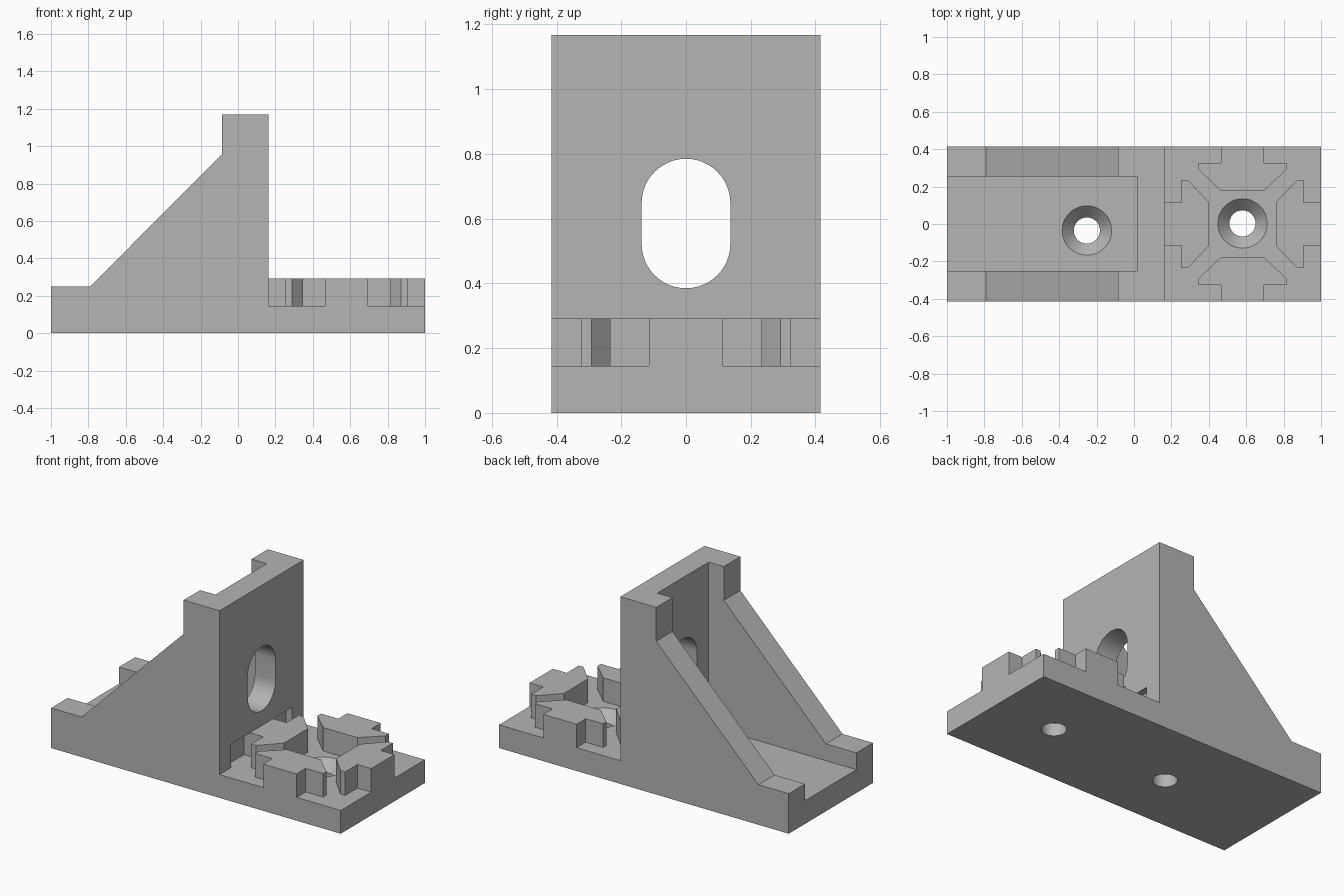
import bpy, bmesh, math
from mathutils import Matrix, Vector

cube = bpy.data.objects.get("Cube")
if cube:
    bpy.data.objects.remove(cube, do_unlink=True)

grey = bpy.data.materials.new("plain grey")
grey.use_nodes = True
COLOUR = (0.46, 0.46, 0.46, 1)
grey.diffuse_color = COLOUR
grey.node_tree.nodes["Principled BSDF"].inputs["Base Color"].default_value = COLOUR

HALF = 0.415      # half depth of the bracket
FLOOR = 0.145     # top of the base plate
KEY_TOP = 0.292
FACE_X = 0.163    # mounting face of the upright
SOCKET = 0.58     # centre of the key pattern


def make(name, bm):
    bmesh.ops.recalc_face_normals(bm, faces=bm.faces)
    mesh = bpy.data.meshes.new(name)
    bm.to_mesh(mesh)
    bm.free()
    mesh.materials.append(grey)
    obj = bpy.data.objects.new(name, mesh)
    bpy.context.collection.objects.link(obj)
    return obj


def prism(name, points, direction):
    """Extrude a closed outline of 3D points along a direction."""
    bm = bmesh.new()
    face = bm.faces.new([bm.verts.new(p) for p in points])
    new = bmesh.ops.extrude_face_region(bm, geom=[face])["geom"]
    verts = [v for v in new if isinstance(v, bmesh.types.BMVert)]
    bmesh.ops.translate(bm, verts=verts, vec=direction)
    return make(name, bm)


def box(name, x, y, z):
    outline = [(x[0], y[0], z[0]), (x[1], y[0], z[0]),
               (x[1], y[1], z[0]), (x[0], y[1], z[0])]
    return prism(name, outline, (0, 0, z[1] - z[0]))


def countersink(name, x, y, n=48):
    """Revolved screw hole: straight shank opening into a cone."""
    profile = [(0.07, -0.05), (0.07, FLOOR - 0.065),
               (0.132, FLOOR), (0.132, FLOOR + 0.05)]
    bm = bmesh.new()
    rings = []
    for r, z in profile:
        rings.append([bm.verts.new((x + r * math.cos(math.tau * i / n),
                                    y + r * math.sin(math.tau * i / n), z))
                      for i in range(n)])
    for a, b in zip(rings, rings[1:]):
        for i in range(n):
            j = (i + 1) % n
            bm.faces.new((a[i], a[j], b[j], b[i]))
    bm.faces.new(rings[0])
    bm.faces.new(rings[-1])
    return make(name, bm)


# Bracket body: side profile extruded across the depth
side = [(-1, 0), (1, 0), (1, FLOOR), (FACE_X, FLOOR), (FACE_X, 1.168),
        (-0.085, 1.168), (-0.085, 0.957), (-0.79, 0.25), (-1, 0.25)]
body = prism("bracket_body", [(x, -HALF, z) for x, z in side], (0, 2 * HALF, 0))

# Rounded slot through the upright
slot = []
for centre, start in ((0.648, 0), (0.522, math.pi)):
    for i in range(25):
        a = start + math.pi * i / 24
        slot.append((-0.1, 0.137 * math.cos(a), centre + 0.137 * math.sin(a)))

cutters = [
    box("channel_cutter", (-1.2, 0.02), (-0.252, 0.255), (FLOOR, 1.5)),
    box("recess_cutter", (FACE_X - 0.04, 0.3), (-0.3, 0.3), (FLOOR, KEY_TOP)),
    prism("slot_cutter", slot, (0.5, 0, 0)),
    countersink("rear_screw_cutter", -0.252, -0.035),
    countersink("socket_screw_cutter", SOCKET, 0.003),
]
bpy.context.view_layer.objects.active = body
for cutter in cutters:
    mod = body.modifiers.new(cutter.name, "BOOLEAN")
    mod.operation = "DIFFERENCE"
    mod.solver = "EXACT"
    mod.object = cutter
    bpy.ops.object.modifier_apply(modifier=mod.name)
    bpy.data.objects.remove(cutter, do_unlink=True)

# Four flared keys around the socket screw; each points outwards along local +x
keys = (("right_key", 0, 1 - SOCKET), ("back_key", 90, HALF),
        ("left_key", 180, SOCKET - FACE_X + 0.04), ("front_key", 270, HALF))
for name, angle, reach in keys:
    half = [(reach, 0.115), (0.325, 0.115), (0.325, 0.235),
            (0.292, 0.235), (0.18, 0.118)]
    outline = half + [(x, -y) for x, y in reversed(half)]
    turn = Matrix.Translation((SOCKET, 0, FLOOR)) @ Matrix.Rotation(math.radians(angle), 4, "Z")
    prism(name, [turn @ Vector((x, y, 0)) for x, y in outline], (0, 0, KEY_TOP - FLOOR))

# Smooth only the curved hole walls
bpy.ops.object.select_all(action="DESELECT")
body.select_set(True)
bpy.ops.object.shade_smooth_by_angle(angle=math.radians(25))
